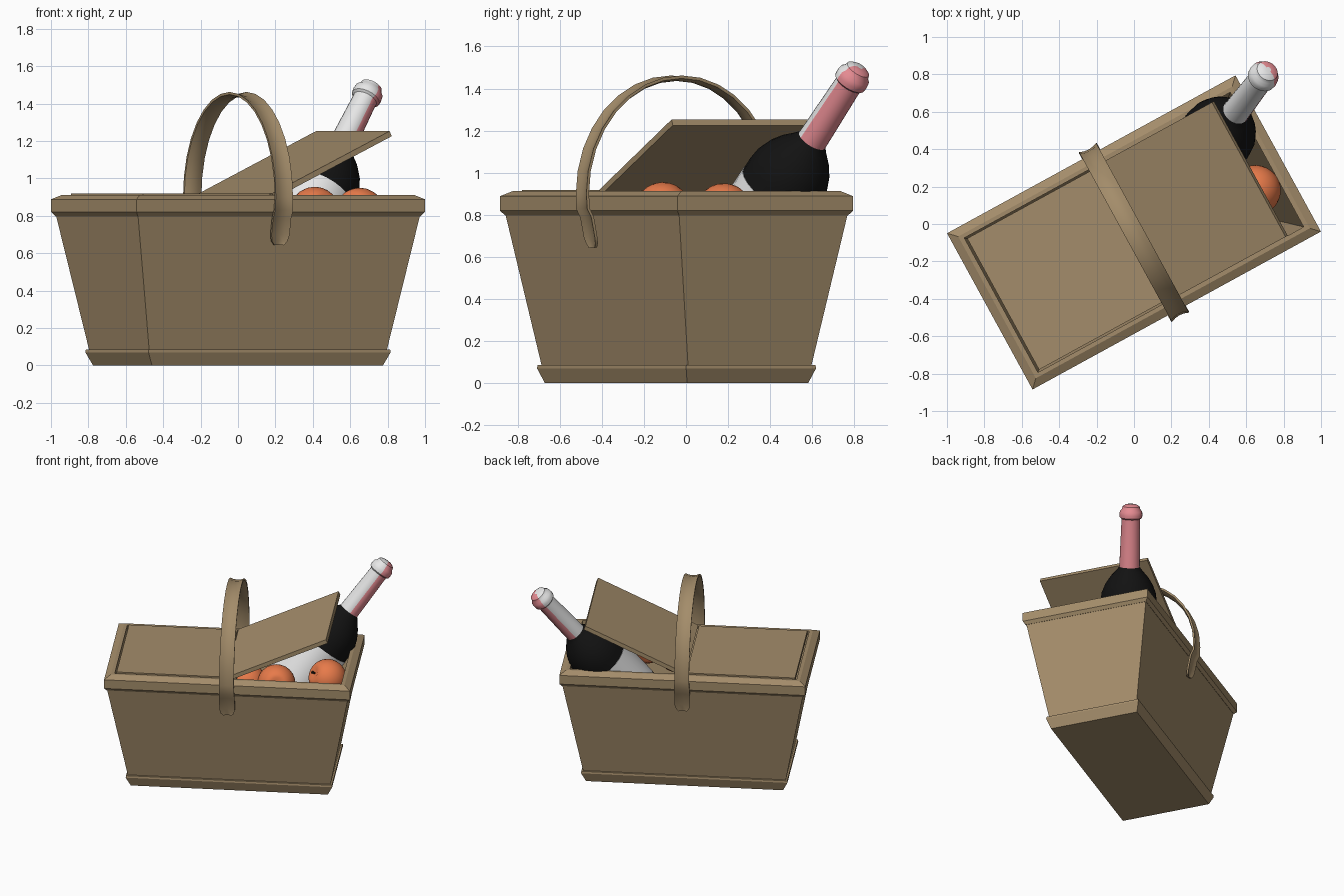
import bpy, bmesh, math
from mathutils import Vector, Matrix

cube = bpy.data.objects.get("Cube")
if cube:
    bpy.data.objects.remove(cube, do_unlink=True)


def material(name, rgb):
    m = bpy.data.materials.new(name)
    m.use_nodes = True
    m.diffuse_color = (*rgb, 1)
    m.node_tree.nodes["Principled BSDF"].inputs["Base Color"].default_value = (*rgb, 1)
    return m


WICKER = material("wicker brown", (0.37, 0.265, 0.145))
BLACK = material("bottle black", (0.006, 0.006, 0.006))
WHITE = material("foil white", (0.85, 0.85, 0.85))
PINK = material("foil pink", (0.82, 0.27, 0.30))
ORANGE = material("fruit orange", (0.82, 0.20, 0.07))
STEM = material("stem dark", (0.02, 0.013, 0.008))

# The whole basket stands turned on the ground
BASKET = Matrix.Translation((0, -0.045, 0)) @ Matrix.Rotation(math.radians(28.7), 4, "Z")


def skin(name, rings, mats, matrix, cap=True, loop=False, smooth=False):
    """Join equal rings of points into one surface."""
    bm = bmesh.new()
    rows = [[bm.verts.new(p) for p in ring] for ring in rings]
    pairs = list(zip(rows, rows[1:])) + ([(rows[-1], rows[0])] if loop else [])
    n = len(rows[0])
    for a, b in pairs:
        for i in range(n):
            j = (i + 1) % n
            bm.faces.new((a[i], a[j], b[j], b[i]))
    if cap and not loop:
        bm.faces.new(rows[0])
        bm.faces.new(rows[-1])
    bmesh.ops.recalc_face_normals(bm, faces=bm.faces)
    mesh = bpy.data.meshes.new(name)
    bm.to_mesh(mesh)
    bm.free()
    for m in mats:
        mesh.materials.append(m)
    ob = bpy.data.objects.new(name, mesh)
    bpy.context.collection.objects.link(ob)
    ob.matrix_world = matrix
    if smooth:
        bpy.ops.object.select_all(action="DESELECT")
        ob.select_set(True)
        bpy.context.view_layer.objects.active = ob
        bpy.ops.object.shade_smooth_by_angle(angle=math.radians(40))
    return ob


def rect(hx, hy, z):
    return [Vector((sx * hx, sy * hy, z)) for sx, sy in ((-1, -1), (1, -1), (1, 1), (-1, 1))]


def box(name, size, matrix):
    x, y, z = size
    return skin(name, [rect(x / 2, y / 2, -z / 2), rect(x / 2, y / 2, z / 2)], [WICKER], matrix)


def lathe(name, profile, mats, matrix, sides=24):
    """Turn (radius, height) points about the local z axis."""
    rings = [[Vector((r * math.cos(a), r * math.sin(a), h))
              for a in (2 * math.pi * i / sides for i in range(sides))]
             for r, h in profile]
    return skin(name, rings, mats, matrix, smooth=True)


def aim(origin, direction):
    turn = Vector(direction).to_track_quat("Z", "Y").to_matrix().to_4x4()
    return Matrix.Translation(origin) @ turn


# Basket: foot, hollow body and rim
skin("foot", [rect(0.704, 0.328, 0), rect(0.738, 0.352, 0.07), rect(0.736, 0.35, 0.085),
              rect(0.70, 0.31, 0.085)], [WICKER], BASKET)
skin("basket_body", [rect(0.722, 0.332, 0.07), rect(0.861, 0.458, 0.81),
                     rect(0.84, 0.437, 0.81), rect(0.705, 0.315, 0.1)], [WICKER], BASKET)
skin("rim", [rect(0.861, 0.458, 0.797), rect(0.879, 0.476, 0.82), rect(0.879, 0.476, 0.888),
             rect(0.835, 0.432, 0.912), rect(0.81, 0.41, 0.912), rect(0.81, 0.41, 0.80)],
     [WICKER], BASKET, loop=True)

# Lids: one closed, one tilted open about the middle bar
box("closed_lid", (0.775, 0.80, 0.03), BASKET @ Matrix.Translation((-0.41, 0, 0.903)))
box("middle_bar", (0.10, 0.83, 0.04), BASKET @ Matrix.Translation((0, 0, 0.87)))
hinge = BASKET @ Matrix.Translation((-0.01, 0, 0.905)) @ Matrix.Rotation(math.radians(-25), 4, "Y")
box("open_lid", (0.79, 0.82, 0.03), hinge @ Matrix.Translation((0.395, 0, 0)))

# Handle: a dished strap bent over the basket, with rounded ends on both sides
side = [(0.448, 0.645, 0.028), (0.453, 0.665, 0.046), (0.462, 0.70, 0.055),
        (0.48, 0.79, 0.055), (0.502, 0.83, 0.055)]
steps = 16
arch = [(0.505 * math.cos(math.pi * i / steps), 0.9 + 0.55 * math.sin(math.pi * i / steps), 0.052)
        for i in range(steps + 1)]
path = side + arch + [(-y, z, w) for y, z, w in reversed(side)]
rings = []
for i, (y, z, w) in enumerate(path):
    a, b = path[max(i - 1, 0)], path[min(i + 1, len(path) - 1)]
    tangent = Vector((0, b[0] - a[0], b[1] - a[1])).normalized()
    out = Vector((0, tangent.z, -tangent.y))
    center = Vector((0, y, z))
    top = [(-1, 0.012), (-0.5, 0.003), (0, 0), (0.5, 0.003), (1, 0.012)]
    section = top + [(s, d - 0.014) for s, d in reversed(top)]
    rings.append([center + Vector((s * w, 0, 0)) + out * d for s, d in section])
skin("handle", rings, [WICKER], BASKET, smooth=True)

# Bottle: black glass, white label and a two-colour foil neck
axis = Vector((0.388, 0.504, 0.775)).normalized()
place = aim((0.545, 0.60, 1.155), axis)
lathe("bottle_glass", [(0.15, -0.86), (0.19, -0.84), (0.2, -0.80), (0.2, -0.25), (0.193, -0.19),
                       (0.17, -0.13), (0.135, -0.075), (0.095, -0.03), (0.068, 0.005),
                       (0.06, 0.05)], [BLACK], place)
label = lathe("bottle_label", [(0.203, -0.66), (0.203, -0.31)], [WHITE], place)
foil = lathe("bottle_foil", [(0.073, -0.015), (0.071, 0.1), (0.066, 0.33), (0.067, 0.345),
                             (0.08, 0.355), (0.082, 0.375), (0.079, 0.40), (0.066, 0.415),
                             (0.06, 0.435), (0.04, 0.447), (0.015, 0.45)],
             [WHITE, PINK], place)
pink_side = place.to_3x3().inverted() @ Vector((0.66, 0.49, -0.65))
for face in foil.data.polygons:
    face.material_index = int(face.center.xy.dot(pink_side.xy) > 0.001)

# Fruit: dimpled rounds, each with a short stem
fruits = [((0.65, 0.18, 0.815), (-0.5, -0.75, 0.5)),
          ((0.41, -0.11, 0.82), (0.55, -0.75, 0.35)),
          ((0.19, -0.16, 0.79), (-0.3, 0.2, 0.9))]
for number, (spot, facing) in enumerate(fruits, 1):
    profile = []
    for k in range(1, 16):
        t = math.pi * k / 16
        dimple = 0.035 * math.exp(-(math.sin(t) / 0.3) ** 2)
        profile.append((0.135 * math.sin(t), -0.135 * math.cos(t) * (1 - dimple / 0.135)))
    place = aim(spot, facing)
    lathe(f"fruit_{number}", profile, [ORANGE], place)
    lathe(f"fruit_stem_{number}", [(0.007, 0.08), (0.007, 0.115), (0.011, 0.135)], [STEM], place, 8)
